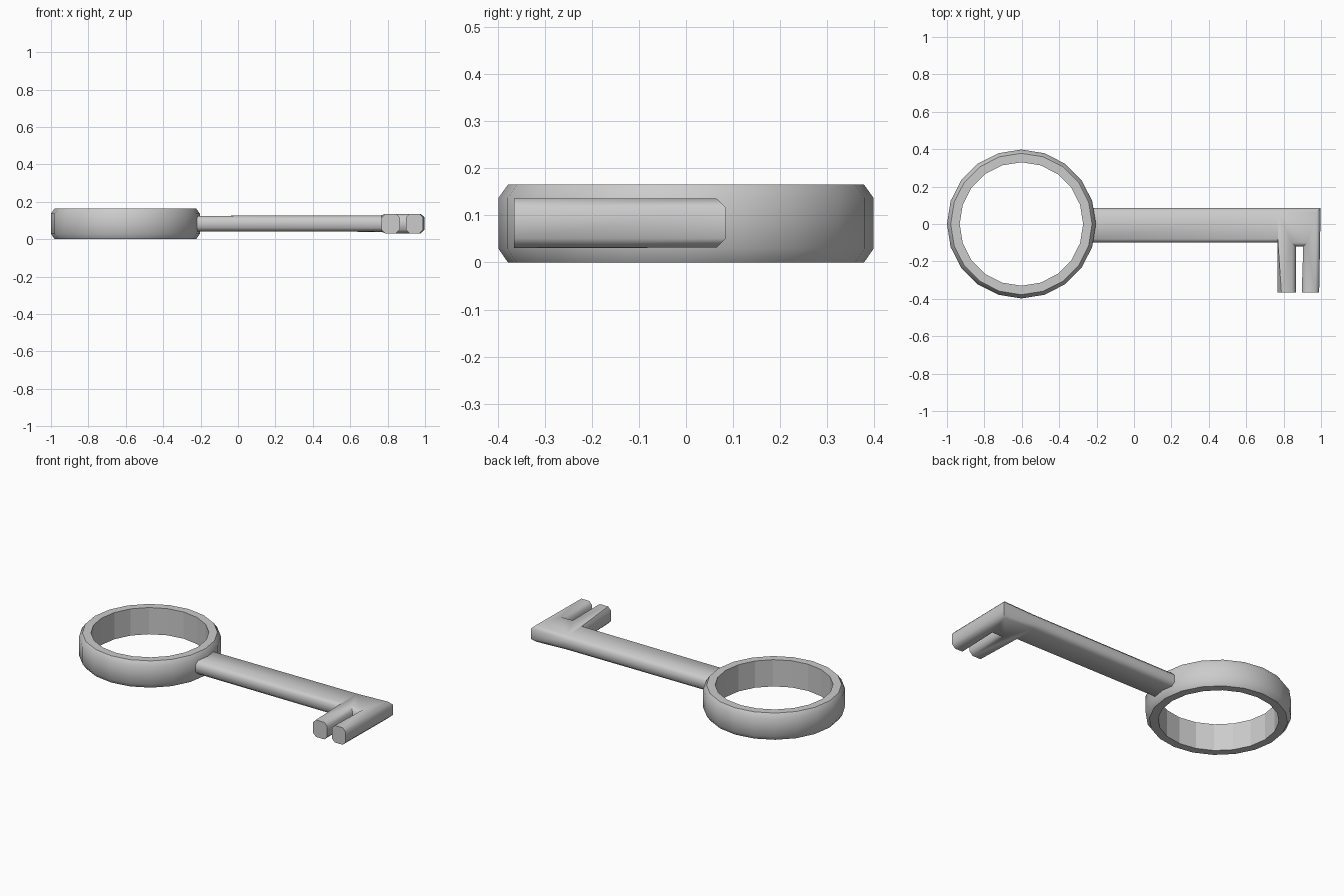
import bpy, bmesh, math

if "Cube" in bpy.data.objects:
    bpy.data.objects.remove(bpy.data.objects["Cube"])


def finish(bm, name, angle):
    bmesh.ops.recalc_face_normals(bm, faces=bm.faces)
    mesh = bpy.data.meshes.new(name)
    bm.to_mesh(mesh)
    bm.free()
    obj = bpy.data.objects.new(name, mesh)
    bpy.context.collection.objects.link(obj)
    bpy.ops.object.select_all(action='DESELECT')
    bpy.context.view_layer.objects.active = obj
    obj.select_set(True)
    bpy.ops.object.shade_smooth_by_angle(angle=math.radians(angle))
    return obj


# Ring handle: chamfered profile swept around 20 sides
profile = [(0.33, 0), (0.378, 0), (0.398, 0.029), (0.398, 0.137),
           (0.378, 0.165), (0.33, 0.165)]
SIDES = 20
bm = bmesh.new()
rings = []
for i in range(SIDES):
    a = 2 * math.pi * i / SIDES
    rings.append([bm.verts.new((-0.602 + r * math.cos(a), r * math.sin(a), z))
                  for r, z in profile])
for i in range(SIDES):
    p, q = rings[i], rings[(i + 1) % SIDES]
    for j in range(len(profile)):
        k = (j + 1) % len(profile)
        f = bm.faces.new((p[j], q[j], q[k], p[k]))
ring = finish(bm, "ring_handle", 50)
# inner wall stays faceted
for poly in ring.data.polygons:
    c = poly.center
    if math.hypot(c.x + 0.602, c.y) < 0.34:
        poly.use_smooth = False

# Shaft with two teeth: one flat outline given thickness, long rims chamfered
outline = [(-0.235, -0.1), (0.768, -0.1), (0.768, -0.365), (0.865, -0.365),
           (0.865, -0.12), (0.905, -0.12), (0.897, -0.365), (0.99, -0.365),
           (0.998, 0.085), (0.768, 0.085), (-0.235, 0.085)]


def height(x, y):
    if x < 0:
        return 0.042, 0.125
    if abs(x - 0.768) < 0.001 and y > -0.2:
        return 0.040, 0.128
    return 0.031, 0.136


bm = bmesh.new()
low = [bm.verts.new((x, y, height(x, y)[0])) for x, y in outline]
top = [bm.verts.new((x, y, height(x, y)[1])) for x, y in outline]
n = len(outline)
for layer in (low, top):
    bm.faces.new([layer[i] for i in (0, 1, 9, 10)])
    bm.faces.new(layer[1:10])
for i in range(n):
    k = (i + 1) % n
    bm.faces.new((low[i], low[k], top[k], top[i]))
bmesh.ops.recalc_face_normals(bm, faces=bm.faces)
plain = {2, 6, 10}  # tooth tips and the end inside the ring keep square rims
rims = [bm.edges.get((layer[i], layer[(i + 1) % n]))
        for layer in (low, top) for i in range(n) if i not in plain]
bmesh.ops.bevel(bm, geom=rims, offset=0.02, offset_type='OFFSET',
                segments=1, profile=0.5, affect='EDGES')
finish(bm, "shaft_and_teeth", 50)
